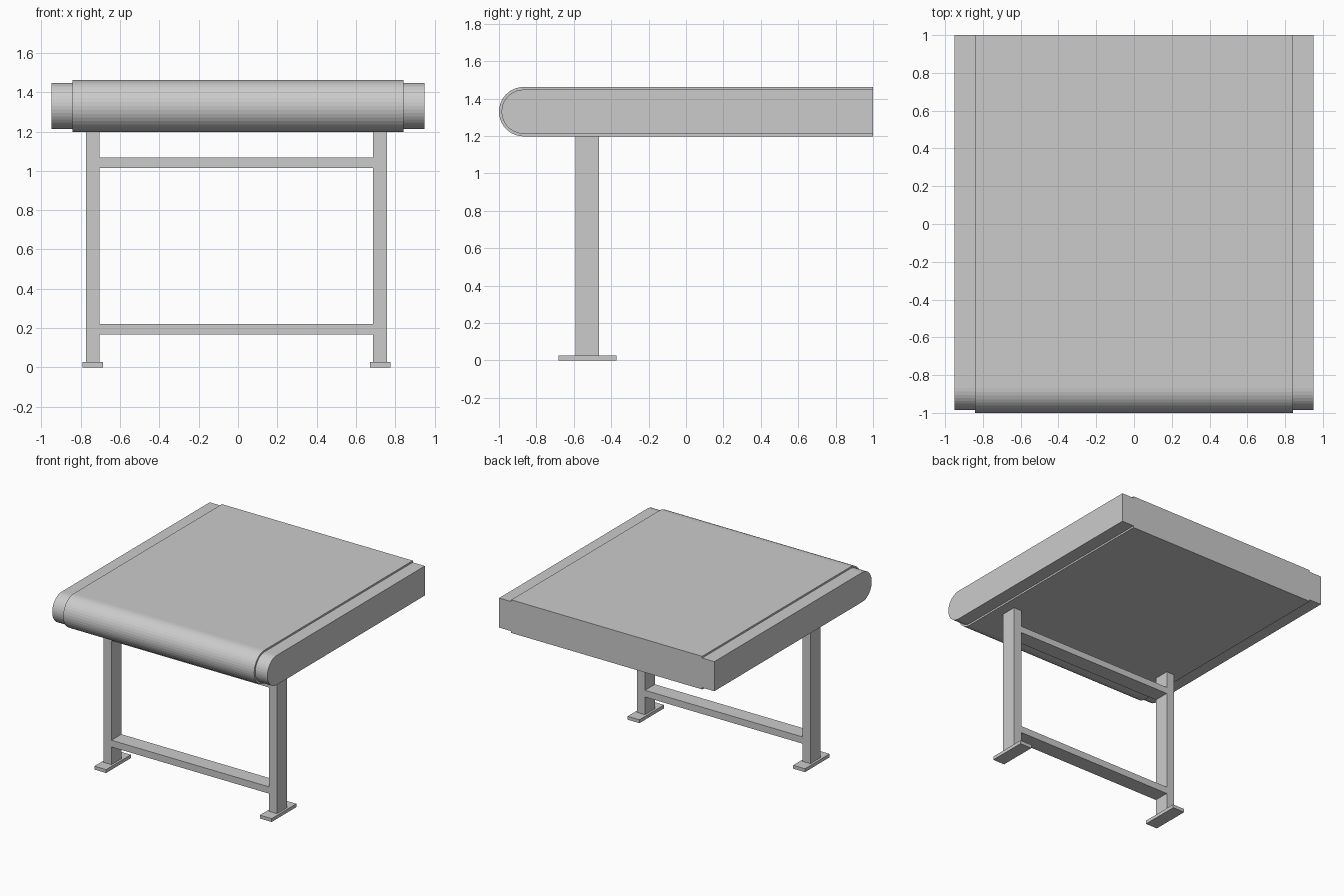
import bpy, bmesh, math

if "Cube" in bpy.data.objects:
    bpy.data.objects.remove(bpy.data.objects["Cube"])


def finish(name, bm):
    bmesh.ops.recalc_face_normals(bm, faces=bm.faces)
    mesh = bpy.data.meshes.new(name)
    bm.to_mesh(mesh)
    bm.free()
    obj = bpy.data.objects.new(name, mesh)
    bpy.context.collection.objects.link(obj)
    return obj


def box(name, x, y, z):
    """Box from (min, max) ranges."""
    bm = bmesh.new()
    bmesh.ops.create_cube(bm, size=1)
    for v in bm.verts:
        v.co = [a + (b - a) * (c + 0.5) for c, (a, b) in zip(v.co, (x, y, z))]
    return finish(name, bm)


def rounded_slab(name, x0, x1, radius, segments=20):
    """Slab with a half-round front end, extruded along x."""
    cy, cz, back = -0.868, 1.33, 1.0
    profile = [(back, cz + radius)]
    for i in range(segments + 1):
        a = math.pi / 2 + math.pi * i / segments
        profile.append((cy + radius * math.cos(a), cz + radius * math.sin(a)))
    profile.append((back, cz - radius))
    bm = bmesh.new()
    face = bm.faces.new([bm.verts.new((x0, y, z)) for y, z in profile])
    ext = bmesh.ops.extrude_face_region(bm, geom=[face], use_keep_orig=True)
    moved = [g for g in ext["geom"] if isinstance(g, bmesh.types.BMVert)]
    bmesh.ops.translate(bm, verts=moved, vec=(x1 - x0, 0, 0))
    return finish(name, bm)


# Conveyor bed: wide belt between two slightly lower side rails
rounded_slab("belt", -0.843, 0.843, 0.132)
rounded_slab("side_rail_left", -0.95, -0.843, 0.118)
rounded_slab("side_rail_right", 0.843, 0.95, 0.118)

# Legs with flat foot plates
leg_y = (-0.59, -0.465)
for side, cx in (("left", -0.739), ("right", 0.723)):
    box("leg_" + side, (cx - 0.035, cx + 0.035), leg_y, (0.027, 1.2))
    box("foot_" + side, (cx - 0.052, cx + 0.052), (-0.682, -0.371), (0, 0.027))

# Cross bars between the legs
for name, z in (("lower_crossbar", (0.168, 0.222)), ("upper_crossbar", (1.015, 1.067))):
    box(name, (-0.704, 0.688), leg_y, z)
